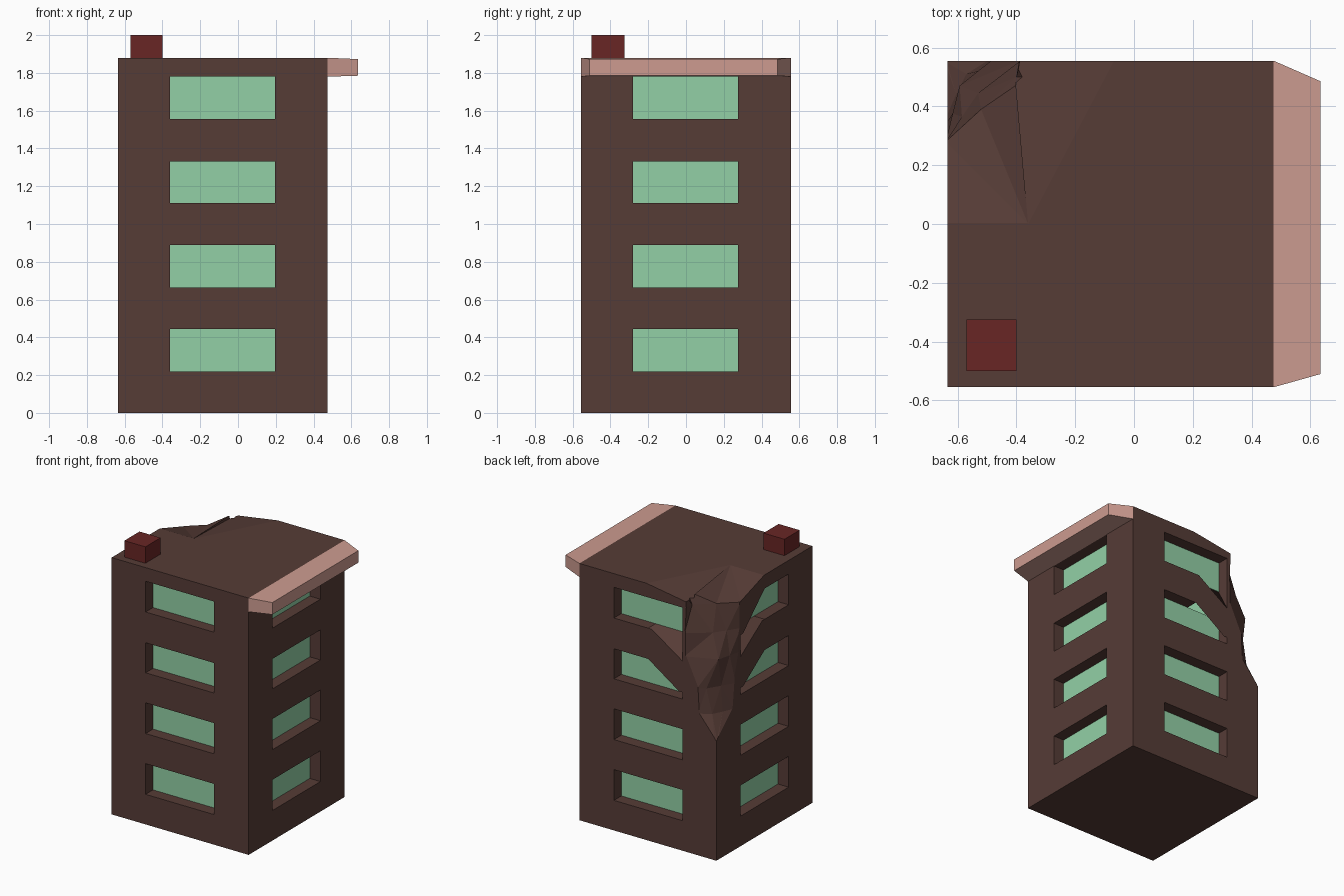
import bpy, bmesh

if "Cube" in bpy.data.objects:
    bpy.data.objects.remove(bpy.data.objects["Cube"])

X0, X1, Y, TOP = -0.635, 0.475, 0.555, 1.88
DEPTH = 0.09
FLOORS = [(0.22, 0.445), (0.665, 0.89), (1.11, 1.33), (1.555, 1.78)]


def material(name, rgb):
    m = bpy.data.materials.new(name)
    m.diffuse_color = (*rgb, 1)
    m.use_nodes = True
    m.node_tree.nodes["Principled BSDF"].inputs["Base Color"].default_value = m.diffuse_color
    return m


BROWN = material("brown_wall", (0.093, 0.045, 0.037))
GREEN = material("green_glass", (0.29, 0.63, 0.38))
PINK = material("pink_ledge", (0.61, 0.33, 0.28))
RED = material("red_chimney", (0.14, 0.019, 0.018))


def loft(name, rings, mat=None, triangulate=False):
    """Closed solid through rings of equal point count."""
    bm = bmesh.new()
    vs = [[bm.verts.new(p) for p in r] for r in rings]
    n = len(rings[0])
    bm.faces.new(vs[0])
    bm.faces.new(vs[-1])
    for a, b in zip(vs, vs[1:]):
        for i in range(n):
            j = (i + 1) % n
            bm.faces.new((a[i], a[j], b[j], b[i]))
    if triangulate:
        bmesh.ops.triangulate(bm, faces=bm.faces)
    bmesh.ops.recalc_face_normals(bm, faces=bm.faces)
    me = bpy.data.meshes.new(name)
    bm.to_mesh(me)
    bm.free()
    ob = bpy.data.objects.new(name, me)
    bpy.context.collection.objects.link(ob)
    if mat:
        me.materials.append(mat)
    return ob


def box(name, x0, x1, y0, y1, z0, z1, mat):
    return loft(name, [[(x0, y0, z), (x1, y0, z), (x1, y1, z), (x0, y1, z)]
                       for z in (z0, z1)], mat)


def cut(target, cutter):
    mod = target.modifiers.new("cut", 'BOOLEAN')
    mod.operation = 'DIFFERENCE'
    mod.solver = 'EXACT'
    mod.object = cutter
    bpy.context.view_layer.objects.active = target
    bpy.ops.object.modifier_apply(modifier=mod.name)
    bpy.data.objects.remove(cutter)


# main tower block
tower = box("tower", X0, X1, -Y, Y, 0, TOP, BROWN)

# wall name: start and end of the window row, and mapping to space
WALLS = {
    "front": (0.195, -0.36, lambda u, d, z: (u, -Y + d, z)),
    "back": (0.195, -0.36, lambda u, d, z: (u, Y - d, z)),
    "right": (-0.28, 0.275, lambda u, d, z: (X1 - d, u, z)),
    "left": (-0.28, 0.275, lambda u, d, z: (X0 + d, u, z)),
}
# crushed openings: bottom and top height at the damaged end
CRUSHED = {("back", 2): (1.11, 1.14), ("back", 3): (1.37, 1.78),
           ("left", 2): (1.11, 1.14), ("left", 3): (1.37, 1.52)}

# recessed windows with glass panes
for wall, (lo, hi, at) in WALLS.items():
    mid = (lo + hi) / 2
    for i, (b, t) in enumerate(FLOORS):
        be, te = CRUSHED.get((wall, i), (b, t))

        def ring(d, b2, t2):
            return [at(u, d, z) for u, z in ((lo, b), (mid, b), (hi, b2),
                                             (hi, t2), (mid, t), (lo, t))]
        cut(tower, loft("opening", [ring(-0.01, be, te), ring(DEPTH, b, t)]))
        pane = [[at(u, d, z) for u, z in ((lo, b), (hi, b), (hi, t), (lo, t))]
                for d in (DEPTH - 0.004, DEPTH + 0.01)]
        loft(f"{wall}_window_{i + 1}", pane, GREEN)

# sagging roof edge at the back
sag = [(-0.06, 0.57, TOP), (-0.36, 0.0, TOP), (-0.41, 0.57, 1.825)]
cut(tower, loft("sag", [sag, [(x, y, 2.1) for x, y, z in sag]]))

# broken corner: height, then back, middle, inner and left points of the break
BREAK = [
    (0.88, (-0.625, 0.56), (-0.632, 0.552), (-0.636, 0.549), (-0.64, 0.545)),
    (1.04, (-0.49, 0.56), (-0.57, 0.51), (-0.605, 0.44), (-0.64, 0.36)),
    (1.22, (-0.48, 0.56), (-0.53, 0.52), (-0.585, 0.43), (-0.64, 0.34)),
    (1.43, (-0.38, 0.56), (-0.593, 0.47), (-0.617, 0.375), (-0.64, 0.28)),
    (1.60, (-0.38, 0.56), (-0.53, 0.445), (-0.585, 0.365), (-0.64, 0.28)),
    (1.79, (-0.39, 0.56), (-0.40, 0.50), (-0.52, 0.39), (-0.64, 0.28)),
    (1.881, (-0.385, 0.56), (-0.36, 0.50), (-0.36, 0.0), (-0.64, 0.0)),
    (2.05, (-0.385, 0.56), (-0.36, 0.50), (-0.36, 0.0), (-0.64, 0.0)),
]
rings = []
for z, *pts in BREAK:
    outline = [(pts[0][0], 0.7)] + pts + [(-0.8, pts[3][1]), (-0.8, 0.7)]
    rings.append([(x, y, z) for x, y in outline])
cut(tower, loft("broken_corner", rings, triangulate=True))

# tapered ledge on the right
loft("roof_ledge", [
    [(X1, -Y, 1.78), (X1, Y, 1.78), (X1, Y, TOP), (X1, -Y, TOP)],
    [(0.635, -0.51, 1.785), (0.635, 0.485, 1.785),
     (0.635, 0.485, 1.873), (0.635, -0.51, 1.873)]], PINK)

# chimney
box("chimney", -0.57, -0.40, -0.5, -0.325, 1.87, 2.0, RED)
